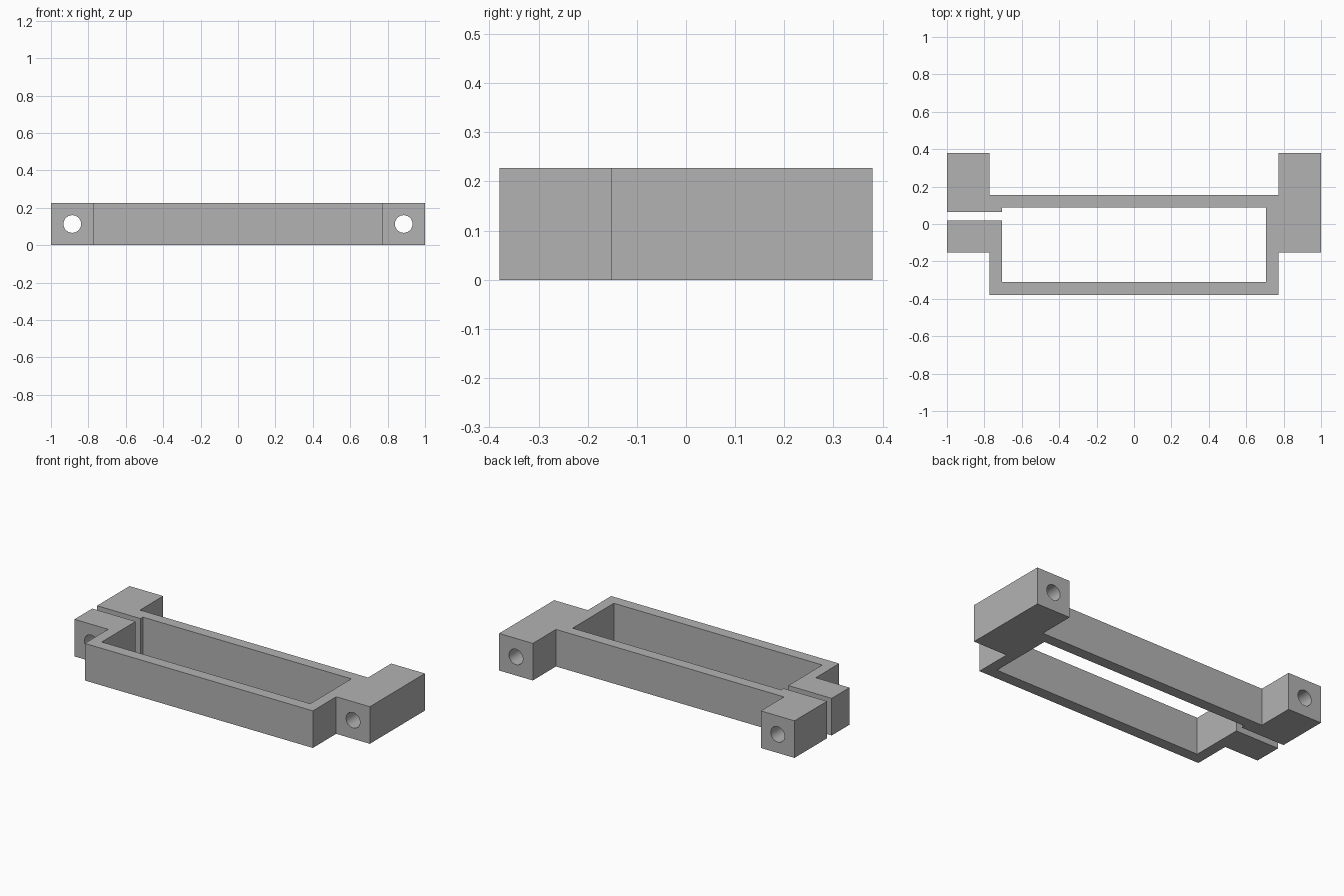
import bpy
import bmesh
import math

cube = bpy.data.objects.get("Cube")
if cube:
    bpy.data.objects.remove(cube, do_unlink=True)

HEIGHT = 0.227
OUT_X, IN_X = 0.772, 0.706      # outer and inner faces of the end walls
LUG_FRONT, BACK = -0.153, 0.379
WALL_BACK, WALL_IN = 0.155, 0.088
FRONT_IN = -0.31
SLOT_LOW, SLOT_HIGH = 0.019, 0.065
HOLE_X, HOLE_R = 0.886, 0.047

grey = bpy.data.materials.new("plain grey")
grey.use_nodes = True
colour = (0.45, 0.45, 0.45, 1)
grey.diffuse_color = colour
grey.node_tree.nodes["Principled BSDF"].inputs["Base Color"].default_value = colour

# Split clamp frame: one closed outline running around the slot
outline = [
    (-1, BACK), (-1, SLOT_HIGH), (-IN_X, SLOT_HIGH), (-IN_X, WALL_IN),
    (IN_X, WALL_IN), (IN_X, FRONT_IN), (-IN_X, FRONT_IN), (-IN_X, SLOT_LOW),
    (-1, SLOT_LOW), (-1, LUG_FRONT), (-OUT_X, LUG_FRONT), (-OUT_X, -BACK),
    (OUT_X, -BACK), (OUT_X, LUG_FRONT), (1, LUG_FRONT), (1, BACK),
    (OUT_X, BACK), (OUT_X, WALL_BACK), (-OUT_X, WALL_BACK), (-OUT_X, BACK),
]
bm = bmesh.new()
base = bm.faces.new([bm.verts.new((x, y, 0)) for x, y in outline])
top = bmesh.ops.extrude_face_region(bm, geom=[base])["geom"]
bmesh.ops.translate(bm, vec=(0, 0, HEIGHT),
                    verts=[g for g in top if isinstance(g, bmesh.types.BMVert)])
bmesh.ops.recalc_face_normals(bm, faces=bm.faces)
mesh = bpy.data.meshes.new("clamp_frame")
bm.to_mesh(mesh)
bm.free()
mesh.materials.append(grey)
frame = bpy.data.objects.new("clamp_frame", mesh)
bpy.context.collection.objects.link(frame)

# Bolt holes through the lugs, front to back
for side, name in ((-1, "right"), (1, "left")):
    bpy.ops.mesh.primitive_cylinder_add(
        vertices=48, radius=HOLE_R, depth=2,
        location=(side * HOLE_X, 0, HEIGHT / 2), rotation=(math.pi / 2, 0, 0))
    cutter = bpy.context.object
    cutter.name = name + "_bolt_hole_cutter"
    cutter.data.materials.append(grey)
    cut = frame.modifiers.new(name + " bolt hole", "BOOLEAN")
    cut.operation = "DIFFERENCE"
    cut.solver = "EXACT"
    cut.object = cutter
    bpy.ops.object.select_all(action="DESELECT")
    frame.select_set(True)
    bpy.context.view_layer.objects.active = frame
    bpy.ops.object.modifier_apply(modifier=cut.name)
    bpy.data.objects.remove(cutter, do_unlink=True)

# Round bores, crisp edges
bpy.ops.object.shade_smooth_by_angle(angle=math.radians(30))
